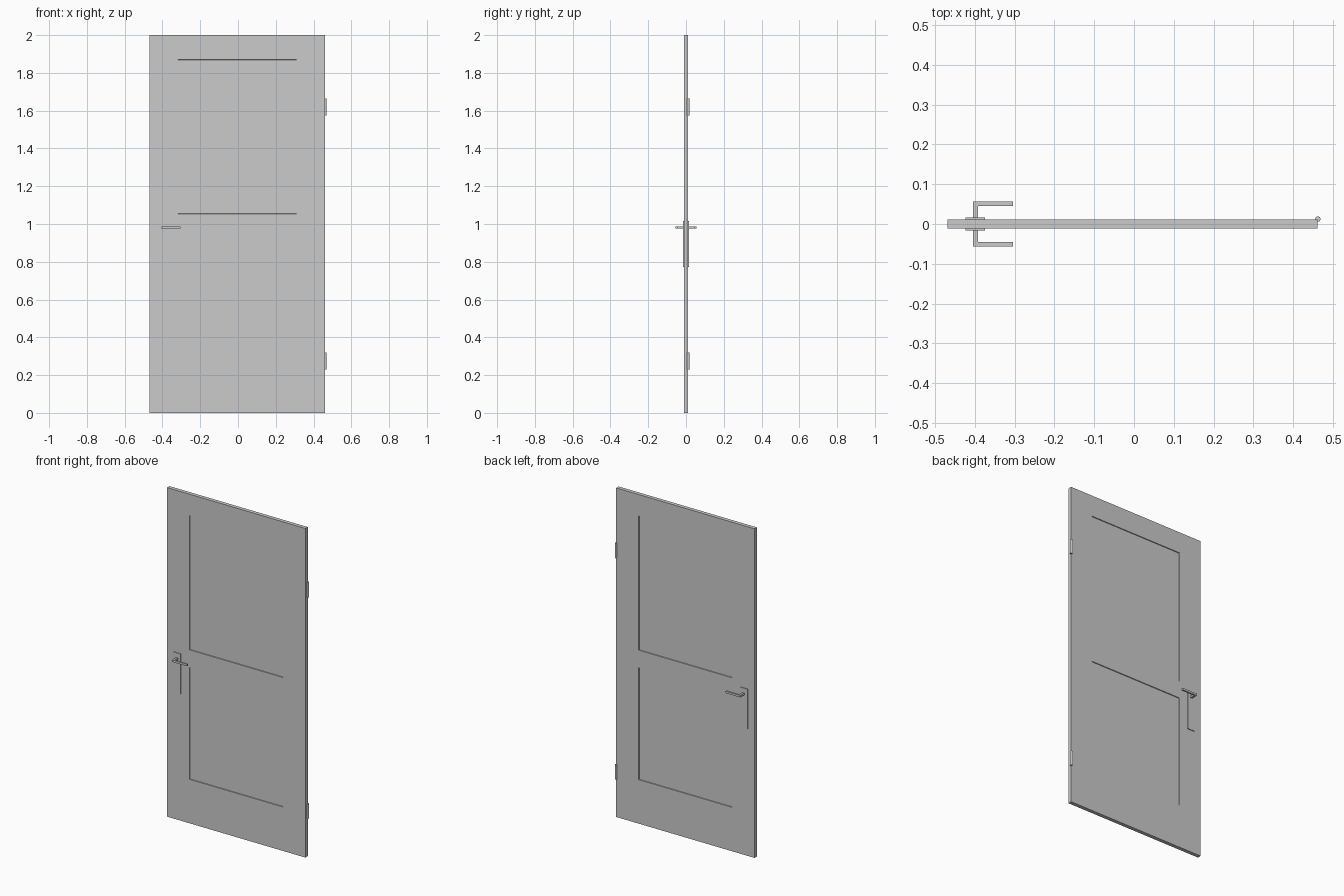
import bpy, bmesh
from mathutils import Matrix, Vector

if "Cube" in bpy.data.objects:
    bpy.data.objects.remove(bpy.data.objects["Cube"])

HALF = 0.0115              # half thickness of the leaf
X0, X1 = -0.469, 0.461     # leaf edges
PX = (-0.318, 0.31)        # panel edges
PANELS = ((0.267, 0.948), (1.054, 1.87))


def finish(name, bm, mirror_y=False):
    bmesh.ops.recalc_face_normals(bm, faces=bm.faces)
    me = bpy.data.meshes.new(name)
    bm.to_mesh(me)
    bm.free()
    ob = bpy.data.objects.new(name, me)
    bpy.context.collection.objects.link(ob)
    if mirror_y:
        mod = ob.modifiers.new("both_sides", 'MIRROR')
        mod.use_axis = (False, True, False)
        mod.use_mirror_merge = False
    return ob


def box(bm, lo, hi):
    lo, hi = Vector(lo), Vector(hi)
    m = Matrix.Translation((lo + hi) / 2) @ Matrix.Diagonal((*(hi - lo), 1))
    bmesh.ops.create_cube(bm, size=1, matrix=m)


# Door leaf: slab cut along the panel edges, panels sunk on both faces
bm = bmesh.new()
box(bm, (X0, -HALF, 0), (X1, HALF, 2))
cuts = [((x, 0, 0), (1, 0, 0)) for x in PX]
cuts += [((0, 0, z), (0, 0, 1)) for pair in PANELS for z in pair]
for co, no in cuts:
    bmesh.ops.bisect_plane(bm, geom=bm.verts[:] + bm.edges[:] + bm.faces[:],
                           plane_co=co, plane_no=no)
bm.normal_update()
sunk = []
for f in bm.faces:
    c = f.calc_center_median()
    if abs(f.normal.y) > 0.9 and PX[0] < c.x < PX[1] \
            and any(a < c.z < b for a, b in PANELS):
        sunk.append(f)
bmesh.ops.inset_individual(bm, faces=sunk, thickness=0.001, depth=-0.005)
finish("door_leaf", bm)

# Lock plates, front and back
bm = bmesh.new()
box(bm, (-0.424, -0.0165, 0.773), (-0.374, -HALF, 1.015))
finish("lock_plates", bm, True)

# Lever handles: L-shaped profile extruded upward, front and back
bm = bmesh.new()
profile = [(-0.404, -0.016), (-0.404, -0.0565), (-0.304, -0.0565),
           (-0.304, -0.0455), (-0.392, -0.0455), (-0.392, -0.016)]
face = bm.faces.new([bm.verts.new((x, y, 0.975)) for x, y in profile])
ext = bmesh.ops.extrude_face_region(bm, geom=[face])
bmesh.ops.translate(bm, vec=(0, 0, 0.012),
                    verts=[v for v in ext["geom"] if isinstance(v, bmesh.types.BMVert)])
finish("lever_handles", bm, True)

# Hinge barrels on the back right edge
for name, z in (("lower_hinge", 0.275), ("upper_hinge", 1.62)):
    bm = bmesh.new()
    bmesh.ops.create_cone(bm, cap_ends=True, segments=16, radius1=0.0068,
                          radius2=0.0068, depth=0.09,
                          matrix=Matrix.Translation((0.462, 0.0125, z)))
    ob = finish(name, bm)
    bpy.ops.object.select_all(action='DESELECT')
    bpy.context.view_layer.objects.active = ob
    ob.select_set(True)
    bpy.ops.object.shade_smooth_by_angle()
